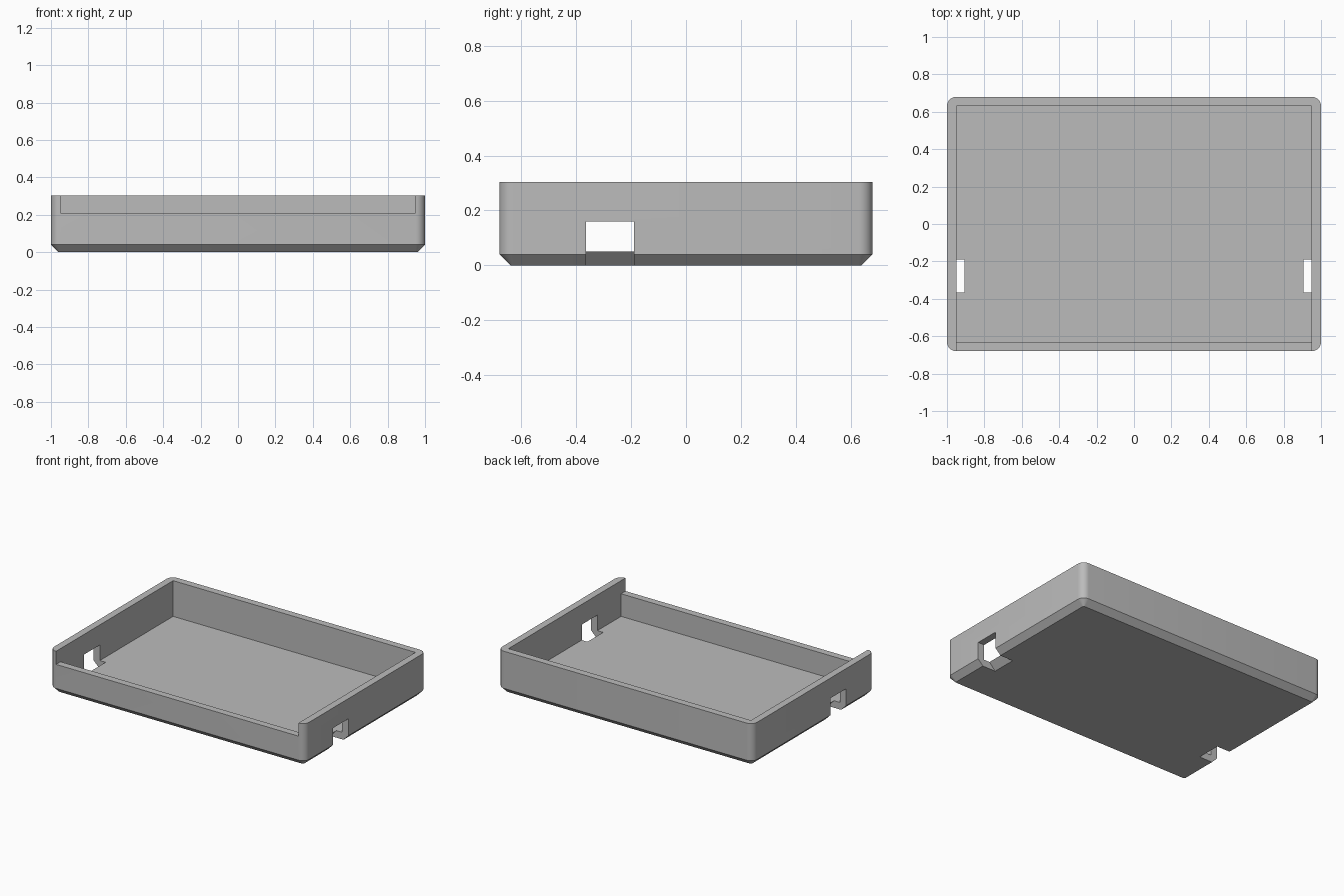
import bpy
import bmesh
from math import cos, sin, pi, radians

HALF_X, HALF_Y, HEIGHT = 1.0, 0.68, 0.303
WALL, FLOOR, CHAMFER, RADIUS = 0.05, 0.05, 0.04, 0.05
FRONT_HEIGHT = 0.21

cube = bpy.data.objects.get("Cube")
if cube:
    bpy.data.objects.remove(cube, do_unlink=True)

grey = bpy.data.materials.new("plain grey")
grey.use_nodes = True
colour = (0.5, 0.5, 0.5, 1)
grey.diffuse_color = colour
grey.node_tree.nodes["Principled BSDF"].inputs["Base Color"].default_value = colour


def rounded_ring(inset, z, steps=8):
    """Points of a rounded rectangle, shrunk by inset, at height z."""
    r = RADIUS - inset
    cx, cy = HALF_X - RADIUS, HALF_Y - RADIUS
    corners = [(cx, cy), (-cx, cy), (-cx, -cy), (cx, -cy)]
    return [(x + r * cos(a), y + r * sin(a), z)
            for q, (x, y) in enumerate(corners)
            for a in [(q + i / steps) * pi / 2 for i in range(steps + 1)]]


def loft(name, rings):
    """Closed solid through a stack of matching rings."""
    bm = bmesh.new()
    loops = [[bm.verts.new(p) for p in ring] for ring in rings]
    for low, high in zip(loops, loops[1:]):
        for i in range(len(low)):
            j = (i + 1) % len(low)
            bm.faces.new((low[i], low[j], high[j], high[i]))
    bm.faces.new(loops[0][::-1])
    bm.faces.new(loops[-1])
    bmesh.ops.recalc_face_normals(bm, faces=bm.faces)
    mesh = bpy.data.meshes.new(name)
    bm.to_mesh(mesh)
    bm.free()
    mesh.materials.append(grey)
    obj = bpy.data.objects.new(name, mesh)
    bpy.context.collection.objects.link(obj)
    return obj


def box(name, x, y0, y1, z0, z1):
    return loft(name, [[(-x, y0, z), (x, y0, z), (x, y1, z), (-x, y1, z)]
                       for z in (z0, z1)])


# Outer body with rounded corners and a chamfered bottom edge
tray = loft("tray", [rounded_ring(CHAMFER, 0), rounded_ring(0, CHAMFER),
                     rounded_ring(0, HEIGHT)])

# Square-cornered cavity and the lowered front wall
inner_x, inner_y = HALF_X - WALL, HALF_Y - WALL
cutters = [box("cavity_cutter", inner_x, -inner_y, inner_y, FLOOR, 1),
           box("front_cutter", inner_x, -1, 0, FRONT_HEIGHT, 1)]

# Side openings that break through the floor with a sloping undercut
opening = [(0.81, -0.05), (0.905, FLOOR), (0.905, 0.16), (1.1, 0.16), (1.1, -0.05)]
for side, label in ((1, "left"), (-1, "right")):
    cutters.append(loft(label + "_opening_cutter",
                        [[(side * x, y, z) for x, z in opening]
                         for y in (-0.365, -0.19)]))

# Cut everything out, then drop the cutters
bpy.ops.object.select_all(action="DESELECT")
tray.select_set(True)
bpy.context.view_layer.objects.active = tray
for cutter in cutters:
    cutter.hide_render = True
    cut = tray.modifiers.new(cutter.name, "BOOLEAN")
    cut.operation = "DIFFERENCE"
    cut.solver = "EXACT"
    cut.object = cutter
    bpy.ops.object.modifier_apply(modifier=cut.name)
    bpy.data.objects.remove(cutter, do_unlink=True)

bpy.ops.object.shade_smooth_by_angle(angle=radians(30))
